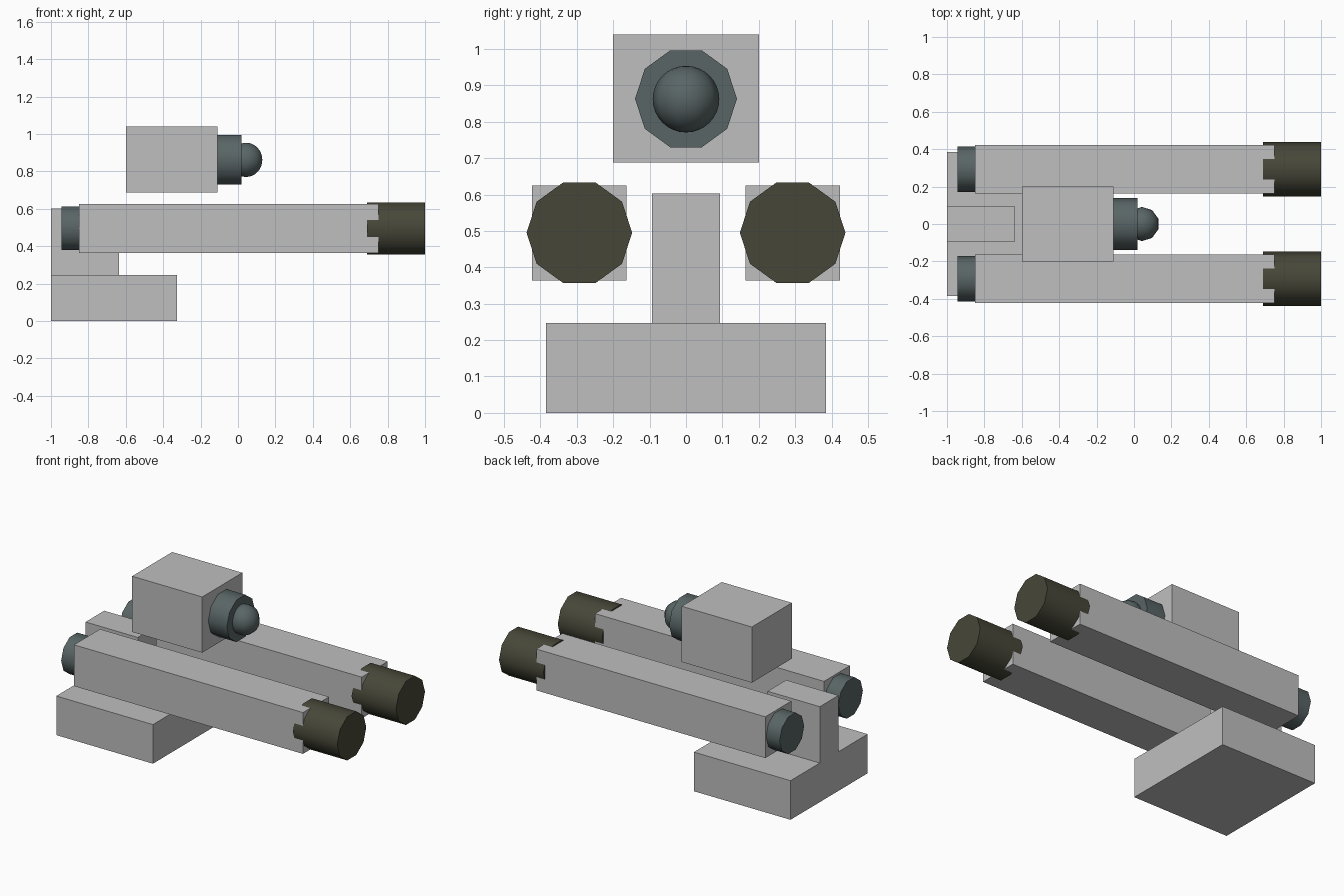
import bpy
import bmesh
from math import radians
from mathutils import Matrix, Vector

old = bpy.data.objects.get("Cube")
if old:
    bpy.data.objects.remove(old, do_unlink=True)


def material(name, rgb):
    mat = bpy.data.materials.new(name)
    mat.use_nodes = True
    mat.diffuse_color = (*rgb, 1)
    mat.node_tree.nodes["Principled BSDF"].inputs["Base Color"].default_value = (*rgb, 1)
    return mat


grey = material("light grey", (0.52, 0.52, 0.52))
slate = material("slate", (0.1, 0.13, 0.133))
olive = material("dark olive", (0.062, 0.062, 0.04))


def add_object(name, bm, mat, smooth=False):
    mesh = bpy.data.meshes.new(name)
    bm.to_mesh(mesh)
    bm.free()
    mesh.materials.append(mat)
    if smooth:
        for face in mesh.polygons:
            face.use_smooth = True
        mesh.set_sharp_from_angle(angle=radians(40))
    obj = bpy.data.objects.new(name, mesh)
    bpy.context.collection.objects.link(obj)
    return obj


def box(name, low, high, mat=grey):
    low, high = Vector(low), Vector(high)
    bm = bmesh.new()
    bmesh.ops.create_cube(
        bm, size=1,
        matrix=Matrix.Translation((low + high) / 2) @ Matrix.Diagonal((*(high - low), 1)))
    return add_object(name, bm, mat)


def rod(name, x0, x1, y, z, radius, mat):
    # Ten-sided cylinder lying along x, with flats at top and bottom
    bm = bmesh.new()
    bmesh.ops.create_cone(
        bm, cap_ends=True, segments=10, radius1=radius, radius2=radius, depth=x1 - x0,
        matrix=Matrix.Translation(((x0 + x1) / 2, y, z)) @ Matrix.Rotation(radians(90), 4, "Y"))
    return add_object(name, bm, mat, smooth=True)


# Base and upright support
box("base", (-1, -0.385, 0), (-0.325, 0.385, 0.247))
box("support_post", (-1, -0.093, 0.247), (-0.635, 0.093, 0.603))

# Paired arms with muzzles and rear plugs
for side, s in (("left", 1), ("right", -1)):
    y = 0.293 * s
    box(f"{side}_arm", (-0.85, y - 0.13, 0.364), (0.75, y + 0.13, 0.625))
    rod(f"{side}_muzzle", 0.69, 1, y, 0.495, 0.145, olive)
    rod(f"{side}_rear_plug", -0.945, -0.8, y, 0.496, 0.1225, slate)

# Floating head with lens housing and lens
box("head", (-0.6, -0.2, 0.688), (-0.11, 0.2, 1.04))
rod("lens_housing", -0.14, 0.02, 0, 0.863, 0.14, slate)
bm = bmesh.new()
bmesh.ops.create_uvsphere(bm, u_segments=10, v_segments=16, radius=0.0915,
                          matrix=Matrix.Translation((0.043, 0, 0.862)))
add_object("lens", bm, slate, smooth=True)
